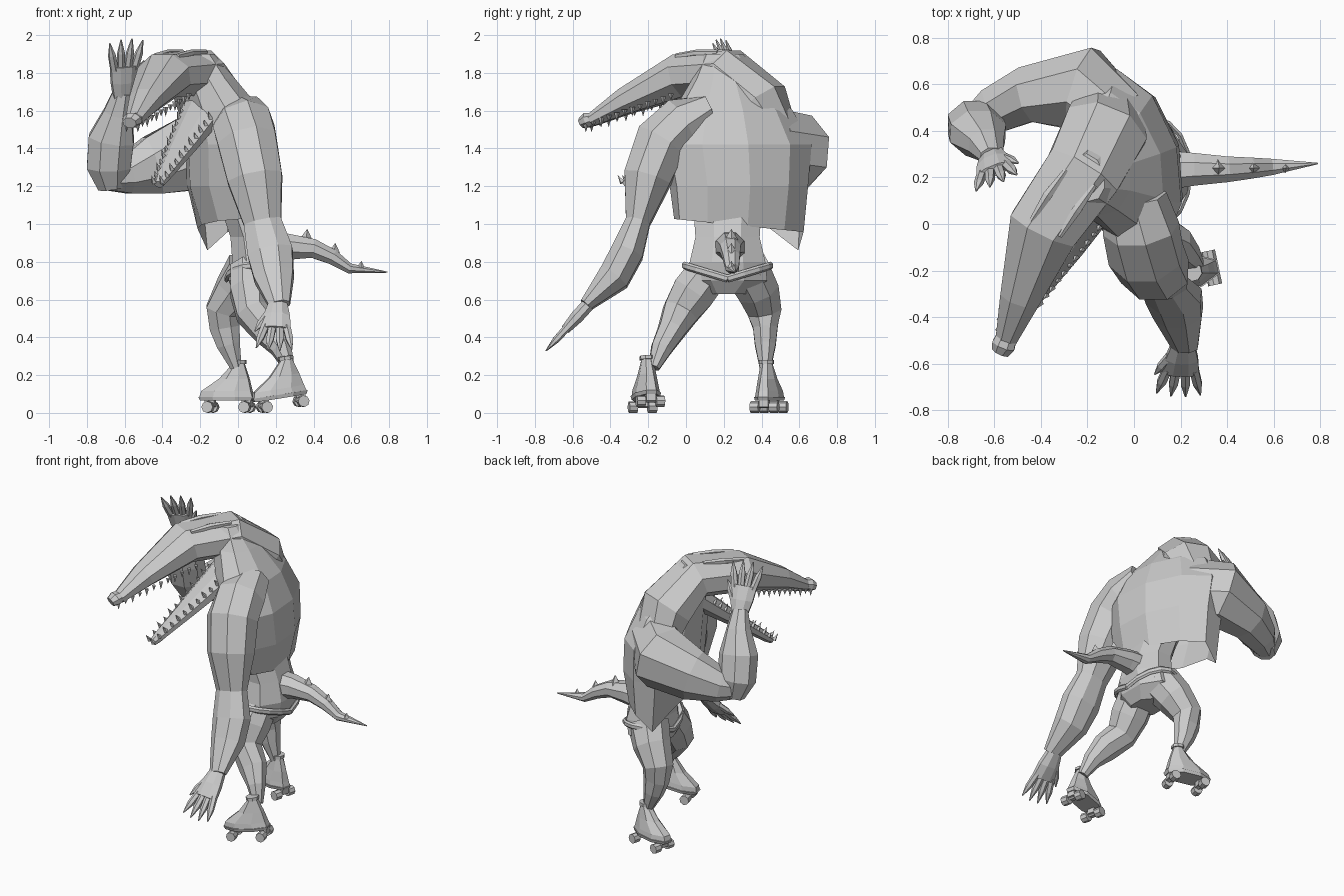
import bpy, bmesh, math
from mathutils import Vector, Matrix

old = bpy.data.objects.get("Cube")
if old:
    bpy.data.objects.remove(old, do_unlink=True)

grey = bpy.data.materials.new("plain_grey")
grey.use_nodes = True
grey.diffuse_color = (0.6, 0.6, 0.6, 1)
grey.node_tree.nodes["Principled BSDF"].inputs["Base Color"].default_value = (0.6, 0.6, 0.6, 1)


def finish(name, bm):
    """Turn a bmesh into a flat shaded object."""
    bmesh.ops.recalc_face_normals(bm, faces=bm.faces)
    mesh = bpy.data.meshes.new(name)
    bm.to_mesh(mesh)
    bm.free()
    mesh.materials.append(grey)
    obj = bpy.data.objects.new(name, mesh)
    bpy.context.collection.objects.link(obj)
    return obj


def add_loft(bm, sections, ref=(0, 0, 1), sides=8, axis=None, closed=True):
    """Skin rings given as (centre, half width, half height)."""
    ref = Vector(ref)
    centres = [Vector(s[0]) for s in sections]
    rings = []
    for i, (_, wide, high) in enumerate(sections):
        before, after = centres[max(i - 1, 0)], centres[min(i + 1, len(centres) - 1)]
        tangent = Vector(axis) if axis else (after - before).normalized()
        side = ref.cross(tangent).normalized()
        up = tangent.cross(side)
        ring = []
        for k in range(sides):
            angle = (k + 0.5) * math.tau / sides
            grow = 1 / math.cos(math.pi / sides)
            ring.append(bm.verts.new(centres[i] + side * wide * grow * math.cos(angle)
                                     + up * high * grow * math.sin(angle)))
        rings.append(ring)
    for low, top in zip(rings, rings[1:]):
        for k in range(sides):
            j = (k + 1) % sides
            bm.faces.new((low[k], low[j], top[j], top[k]))
    if closed:
        bm.faces.new(rings[0])
    bm.faces.new(rings[-1])


def loft(name, sections, **options):
    bm = bmesh.new()
    add_loft(bm, sections, **options)
    return finish(name, bm)


def upright(name, sections, ref=(1, 0, 0), **options):
    """Loft of level rings: half width along y, half depth along x."""
    return loft(name, sections, ref=ref, axis=(0, 0, 1), **options)


def add_spike(bm, base, direction, radius, length):
    direction = Vector(direction).normalized()
    turn = direction.to_track_quat("Z", "Y").to_matrix().to_4x4()
    spot = Matrix.Translation(Vector(base) + direction * length / 2)
    bmesh.ops.create_cone(bm, cap_ends=True, segments=4, radius1=radius, radius2=0,
                          depth=length, matrix=spot @ turn)


# Vest torso, turned slightly, open below, with a sloping hem and one hanging corner
torso = upright("vest_torso", [
    ((-0.02, 0.28, 1.02), 0.34, 0.17), ((-0.03, 0.28, 1.2), 0.36, 0.22),
    ((-0.04, 0.27, 1.42), 0.39, 0.22), ((-0.08, 0.25, 1.6), 0.31, 0.19),
    ((-0.16, 0.22, 1.77), 0.18, 0.14), ((-0.2, 0.2, 1.9), 0.1, 0.07)],
    ref=(1, 0.27, 0), sides=10, closed=False)
for v in torso.data.vertices:
    if v.co.z < 1.1:
        v.co.z -= 0.1 * v.co.y
        if v.co.x < -0.1 and v.co.y > 0.5:
            v.co.z -= 0.1

# Waist, pelvis and belt
upright("waist", [((0.0, 0.24, 1.25), 0.25, 0.15), ((0.03, 0.22, 1.08), 0.18, 0.12),
                  ((0.08, 0.22, 0.93), 0.17, 0.12),
                  ((0.1, 0.22, 0.8), 0.2, 0.13), ((0.08, 0.22, 0.7), 0.21, 0.13),
                  ((0.07, 0.21, 0.63), 0.11, 0.09)])
belt = []
for k in range(17):
    a = k * math.tau / 16
    belt.append(((0.09 + 0.15 * math.cos(a), 0.22 + 0.23 * math.sin(a),
                  0.71 + 0.07 * abs(math.sin(a))), 0.011, 0.018))
loft("belt", belt, sides=6)

# Head: hunched neck, upper jaw and snout
loft("upper_jaw", [
    ((-0.11, 0.49, 1.46), 0.15, 0.1), ((-0.13, 0.39, 1.63), 0.18, 0.15),
    ((-0.22, 0.22, 1.8), 0.165, 0.125), ((-0.39, -0.02, 1.785), 0.15, 0.115),
    ((-0.49, -0.32, 1.65), 0.085, 0.07), ((-0.55, -0.5, 1.55), 0.045, 0.035)])
loft("nose", [((-0.55, -0.49, 1.56), 0.045, 0.03), ((-0.56, -0.52, 1.55), 0.05, 0.04),
              ((-0.575, -0.55, 1.535), 0.038, 0.028)])
for label, shift in (("left", 0.07), ("right", -0.07)):
    move = Vector((-0.88, 0.47, 0)) * shift
    loft(label + "_brow", [(Vector(p) + move, w, 0.016) for p, w in (
        ((-0.23, 0.2, 1.905), 0.01), ((-0.31, 0.09, 1.905), 0.02),
        ((-0.38, -0.02, 1.885), 0.01))], sides=6)

# Lower jaw, hanging open
jaw_base, jaw_tip = Vector((-0.16, 0.16, 1.63)), Vector((-0.42, -0.32, 1.21))
loft("lower_jaw", [(jaw_base, 0.13, 0.07), (jaw_base.lerp(jaw_tip, 0.5), 0.085, 0.045),
                   (jaw_tip.lerp(jaw_base, 0.06), 0.035, 0.028), (jaw_tip, 0.025, 0.02)])

# Teeth along all four jaw edges
bm = bmesh.new()
jaw_side, jaw_up = Vector((0.88, -0.47, 0)), Vector((-0.28, -0.5, 0.82))
rows = [(Vector((-0.51, 0, 1.69)), Vector((-0.59, -0.5, 1.535)), Vector((0, 0, -1))),
        (Vector((-0.26, -0.08, 1.69)), Vector((-0.53, -0.53, 1.535)), Vector((0, 0, -1)))]
for s in (1, -1):
    rows.append((jaw_base.lerp(jaw_tip, 0.15) + jaw_side * s * 0.1 + jaw_up * 0.03,
                 jaw_tip + jaw_side * s * 0.025 + jaw_up * 0.01, jaw_up))
for start, end, direction in rows:
    for i in range(12):
        add_spike(bm, start.lerp(end, i / 11), direction, 0.015, 0.05 if i % 2 else 0.035)
finish("teeth", bm)

# Arms
loft("right_arm", [
    ((0.0, 0.12, 1.57), 0.14, 0.1), ((0.03, -0.02, 1.52), 0.155, 0.14),
    ((0.05, -0.13, 1.43), 0.155, 0.14),
    ((0.09, -0.205, 1.24), 0.145, 0.125), ((0.13, -0.255, 1.01), 0.1, 0.065),
    ((0.17, -0.31, 0.85), 0.12, 0.085), ((0.19, -0.38, 0.72), 0.105, 0.085),
    ((0.22, -0.53, 0.57), 0.055, 0.035)], ref=(0, 1, 0))
loft("left_upper_arm", [
    ((-0.08, 0.44, 1.41), 0.15, 0.2), ((-0.22, 0.58, 1.38), 0.18, 0.2),
    ((-0.45, 0.56, 1.31), 0.12, 0.155), ((-0.6, 0.49, 1.26), 0.1, 0.1),
    ((-0.71, 0.42, 1.24), 0.06, 0.06)])
loft("left_forearm", [
    ((-0.67, 0.45, 1.19), 0.07, 0.06), ((-0.685, 0.43, 1.3), 0.115, 0.1),
    ((-0.67, 0.39, 1.45), 0.12, 0.1), ((-0.635, 0.34, 1.59), 0.075, 0.07),
    ((-0.61, 0.29, 1.7), 0.05, 0.04)], ref=(0, 1, 0))


def hand(name, wrist, direction, side):
    """Flat palm, four fanned fingers and a thumb on the side given."""
    wrist, along = Vector(wrist), Vector(direction).normalized()
    side = Vector(side)
    side = (side - along * side.dot(along)).normalized()
    normal = along.cross(side)
    bm = bmesh.new()
    add_loft(bm, [(wrist - along * 0.02, 0.05, 0.035), (wrist + along * 0.07, 0.07, 0.035),
                  (wrist + along * 0.16, 0.08, 0.025)], ref=normal)

    def finger(across, start, reach, spread):
        base = wrist + along * start + side * across
        tip = base + along * reach + side * spread
        add_loft(bm, [(base, 0.02, 0.018), (base.lerp(tip, 0.55), 0.019, 0.016),
                      (tip, 0.003, 0.003)], ref=normal, sides=6)
    for k in (-1.5, -0.5, 0.5, 1.5):
        finger(k * 0.038, 0.14, 0.18 - 0.015 * abs(k), k * 0.025)
    finger(0.05, 0.06, 0.12, 0.06)
    finish(name, bm)


hand("right_hand", (0.21, -0.53, 0.56), (-0.02, -0.21, -0.23), (-1, 0, 0))
hand("left_hand", (-0.61, 0.29, 1.69), (0.02, -0.12, 0.29), (0.9, 0.4, 0))

# Tail with back spikes
loft("tail", [
    ((0.1, 0.23, 0.87), 0.09, 0.09), ((0.26, 0.235, 0.88), 0.07, 0.07),
    ((0.4, 0.235, 0.87), 0.055, 0.05), ((0.5, 0.24, 0.825), 0.045, 0.04),
    ((0.59, 0.245, 0.765), 0.035, 0.027), ((0.79, 0.26, 0.745), 0.003, 0.003)])
bm = bmesh.new()
for x, z, size in ((0.36, 0.91, 0.065), (0.51, 0.85, 0.05), (0.65, 0.77, 0.035)):
    add_spike(bm, (x, 0.24, z), (0.1, 0, 1), size * 0.6, size)
finish("tail_spikes", bm)

# Legs
loft("right_leg", [
    ((0.07, 0.13, 0.76), 0.11, 0.11), ((0.07, 0.04, 0.64), 0.115, 0.11),
    ((0.08, -0.03, 0.53), 0.095, 0.09), ((0.17, -0.08, 0.43), 0.07, 0.085),
    ((0.23, -0.13, 0.34), 0.055, 0.055), ((0.27, -0.17, 0.24), 0.03, 0.03)], ref=(1, 0, 0))
loft("left_leg", [
    ((0.06, 0.32, 0.76), 0.12, 0.12), ((-0.01, 0.38, 0.65), 0.11, 0.11),
    ((-0.08, 0.415, 0.54), 0.09, 0.09), ((-0.07, 0.42, 0.45), 0.065, 0.08),
    ((-0.05, 0.42, 0.36), 0.055, 0.062), ((-0.01, 0.42, 0.24), 0.03, 0.03)], ref=(1, 0, 0))


def skate(name, place, pitch, yaw):
    """Boot, sole, cuff, axles and four wheels, toe towards -x."""
    bm = bmesh.new()
    for rings in ([((-0.05, 0, 0.08), 0.065, 0.145), ((-0.05, 0, 0.115), 0.06, 0.135),
                   ((-0.01, 0, 0.18), 0.045, 0.08), ((0.015, 0, 0.26), 0.03, 0.03)],
                  [((-0.05, 0, 0.065), 0.065, 0.14), ((-0.05, 0, 0.085), 0.07, 0.15)],
                  [((0.015, 0, 0.26), 0.038, 0.038), ((0.015, 0, 0.28), 0.038, 0.038)]):
        add_loft(bm, rings, ref=(1, 0, 0), axis=(0, 0, 1))
    lay = Matrix.Rotation(math.pi / 2, 4, "X")
    for x in (-0.14, 0.06):
        bmesh.ops.create_cone(bm, cap_ends=True, segments=6, radius1=0.015, radius2=0.015,
                              depth=0.12, matrix=Matrix.Translation((x, 0, 0.04)) @ lay)
        bmesh.ops.create_cube(bm, size=0.05, matrix=Matrix.Translation((x, 0, 0.055)))
        for y in (-0.052, 0.052):
            bmesh.ops.create_cone(bm, cap_ends=True, segments=8, radius1=0.031, radius2=0.031,
                                  depth=0.045, matrix=Matrix.Translation((x, y, 0.031)) @ lay)
    obj = finish(name, bm)
    obj.data.transform(Matrix.Translation(place) @ Matrix.Rotation(math.radians(yaw), 4, "Z")
                       @ Matrix.Rotation(math.radians(pitch), 4, "Y"))


skate("right_skate", (0.28, -0.2, 0.022), -9, 12)
skate("left_skate", (-0.01, 0.43, 0.0), 0, -14)
